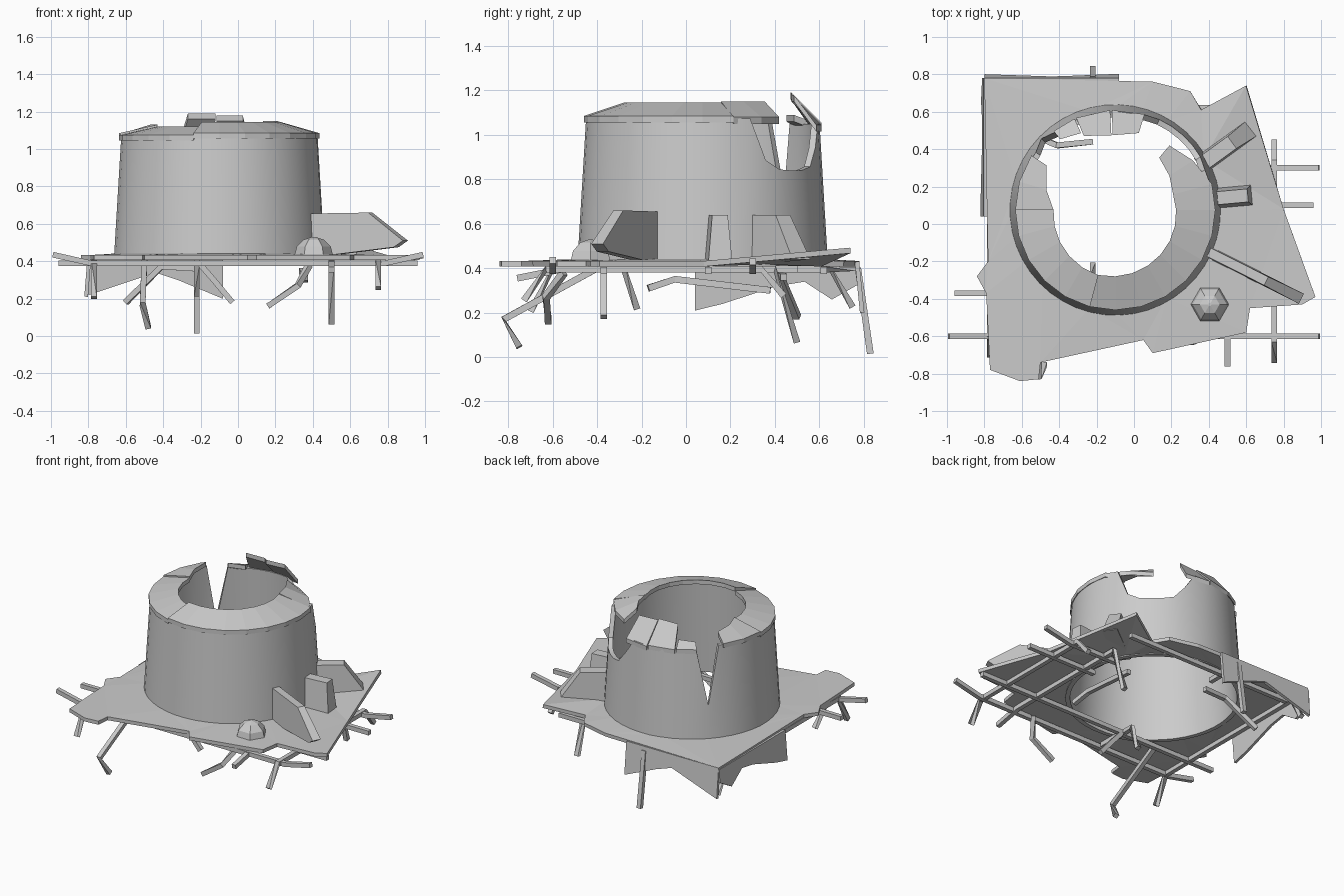
import bpy, bmesh
from math import sin, cos, radians
from mathutils import Vector

if "Cube" in bpy.data.objects:
    bpy.data.objects.remove(bpy.data.objects["Cube"])

CX, CY = -0.10, 0.075      # axis of the tower
GROUND = 0.42


def finish(name, bm, thick=0, smooth=False):
    bmesh.ops.recalc_face_normals(bm, faces=bm.faces[:])
    me = bpy.data.meshes.new(name)
    bm.to_mesh(me)
    bm.free()
    ob = bpy.data.objects.new(name, me)
    bpy.context.collection.objects.link(ob)
    if thick:
        m = ob.modifiers.new("thickness", 'SOLIDIFY')
        m.thickness, m.offset = thick, 0
    if smooth:
        bpy.ops.object.select_all(action='DESELECT')
        ob.select_set(True)
        bpy.context.view_layer.objects.active = ob
        bpy.ops.object.shade_smooth_by_angle(angle=radians(30))
    return ob


def polar(r, a, z, cx=CX, cy=CY):
    return Vector((cx + r * cos(radians(a)), cy + r * sin(radians(a)), z))


def lofted(name, rings, closed=False, smooth=False):
    """Quads between consecutive sections; open lofts get end caps."""
    bm = bmesh.new()
    vs = [[bm.verts.new(p) for p in ring] for ring in rings]
    n = len(vs)
    for i in range(n if closed else n - 1):
        a, b = vs[i], vs[(i + 1) % n]
        for k in range(len(a)):
            j = (k + 1) % len(a)
            bm.faces.new((a[k], a[j], b[j], b[k]))
    if not closed:
        bm.faces.new(vs[0])
        bm.faces.new(vs[-1])
    return finish(name, bm, smooth=smooth)


# Tower wall, its top edge dipping at the blown-out hole and the narrow crack
def wall_top(a):
    hole, crack = abs(a - 50) / 26, abs(a - 136) / 8
    if hole < 1:
        return 0.84 + 0.2 * hole ** 4
    if crack < 1:
        return 0.67
    return 1.05 if 72 < a < 130 else 1.075


sections = []
for a in range(0, 360, 8):
    z = wall_top(a)
    r = 0.565 - 0.06 * (z - 0.41)
    sections.append([polar(0.565, a, 0.41), polar(r, a, z),
                     polar(r - 0.03, a, z), polar(0.535, a, 0.41)])
lofted("tower_wall", sections, closed=True, smooth=True)


# Broken rim stones, sloping up towards the opening
def rim(name, a0, a1, z_out, z_in, r_in0, r_in1, r_out1=0.535):
    n = max(1, round((a1 - a0) / 15))
    drop = Vector((0, 0, 0.03))
    rings = []
    for i in range(n + 1):
        t = i / n
        a = a0 + (a1 - a0) * t
        o = polar(0.535 + (r_out1 - 0.535) * t, a, z_out)
        p = polar(r_in0 + (r_in1 - r_in0) * t, a, z_in)
        rings.append([o, p, p - drop, o - drop])
    lofted(name, rings)


rim("rim_front", -105, 15, 1.085, 1.145, .36, .32)
rim("rim_front_left", 180, 255, 1.075, 1.12, .33, .36)
rim("rim_left", 147, 180, 1.085, 1.13, .44, .33)
rim("rim_right_loose", 15, 50, 1.08, 1.15, .32, .365, .45)
rim("rim_back_right", 73, 92, 1.045, 1.18, .43, .40)
rim("rim_back_middle", 93, 113, 1.055, 1.19, .40, .43)
rim("rim_back_left", 114, 128, 1.06, 1.09, .45, .48)

# Ground slab: ragged outline, round hole under the tower, one lifted corner
outline = [(-.8, .78), (.1, .76), (.3, .71), (.36, .61), (.6, .74), (.8, .08),
           (.97, -.39), (.9, -.43), (.62, -.45), (.6, -.58), (.1, -.69), (.05, -.62),
           (-.5, -.74), (-.51, -.83), (-.61, -.84), (-.77, -.78), (-.79, -.37),
           (-.84, -.28), (-.78, -.2)]
bm = bmesh.new()
edges = []
for loop in ([(x, y, GROUND + .06 * (x > .5 and y > .7)) for x, y in outline],
             [polar(.545, a, GROUND + .01) for a in range(0, 360, 15)]):
    vs = [bm.verts.new(p) for p in loop]
    edges += [bm.edges.new((vs[i - 1], vs[i])) for i in range(len(vs))]
bmesh.ops.triangle_fill(bm, edges=edges, use_beauty=True)
finish("ground_slab", bm, 0.025)


# Torn flaps hanging from the back and left edges: strip with evenly spaced teeth
def flap(name, start, end, out, depths):
    start, end, out = Vector(start), Vector(end), Vector(out)
    bm = bmesh.new()
    pairs = []
    for i, d in enumerate(depths):
        p = start.lerp(end, i / (len(depths) - 1))
        pairs.append((bm.verts.new(p), bm.verts.new(p + out * d - Vector((0, 0, d)))))
    for (a, b), (c, d) in zip(pairs, pairs[1:]):
        bm.faces.new((a, b, d, c))
    finish(name, bm, 0.02)


flap("flap_back", (-.8, .77, .43), (-.08, .77, .43), (0, .1, 0), [.21, .17, .13, .09, .13, .18, .23])
flap("flap_left", (-.795, .78, .42), (-.795, .04, .42), (-.08, 0, 0), [.09, .16, .08, .1, .14, .18, .21])


# Buttress fins: profile of (distance along base, z), narrower at the top
def fin(name, p, q, profile, foot, tip):
    p, q = Vector((*p, 0)), Vector((*q, 0))
    side = Vector((p.y - q.y, q.x - p.x, 0)).normalized()
    lofted(name, [[p.lerp(q, t) + side * s * (tip if z > .6 else foot) / 2 + Vector((0, 0, z))
                   for t, z in profile] for s in (-1, 1)])


fin("fin_front", (.40, -.15), (.895, -.40),
    [(0, .42), (0, .655), (.62, .66), (1, .51), (.9, .475)], .06, .05)
fin("fin_middle", (.41, .135), (.63, .155), [(0, .42), (0, .64), (.9, .64), (1, .42)], .11, .07)
fin("fin_back", (.35, .31), (.64, .52), [(0, .42), (0, .64), (.6, .64), (1, .44)], .10, .08)

# Hexagonal dome
lofted("dome", [[polar(.105 * cos(radians(e)), a, .425 + .105 * sin(radians(e)), .405, -.43)
                 for a in range(0, 360, 60)] for e in (0, 30, 60, 85)])


# Bent reinforcing bars with square section
def bar(name, pts, r=0.015):
    rings = []
    for k, p in enumerate(pts):
        d = (pts[min(k + 1, len(pts) - 1)] - pts[max(k - 1, 0)]).normalized()
        up = Vector((0, 0, 1)) if abs(d.z) < .8 else Vector((1, 0, 0))
        u = d.cross(up).normalized()
        v = d.cross(u)
        rings.append([p + (u * s + v * t) * r for s, t in ((1, 1), (-1, 1), (-1, -1), (1, -1))])
    lofted(name, rings)


# Grid bars under the slab: position across, start and end along, drop of each end
def grid_bar(axis, pos, start, end, drop0, drop1):
    length = end - start
    b = min(.2, length / 3)
    stops = [(start, drop0), (start + b * (1 - (drop0 > .1) / 2), 0),
             (end - b * (1 - (drop1 > .1) / 2), 0), (end, drop1)]
    bar(f"rebar_{axis}", [Vector((s, pos, .39 - d) if axis == 'x' else (pos, s, .395 - d))
                          for s, d in stops])


grid_bar('x', -.6, -.99, .99, -.045, -.045)
grid_bar('x', -.37, -.96, .96, 0, 0)
grid_bar('x', .1, .42, .96, 0, 0)
grid_bar('x', .3, .38, .99, 0, -.04)
grid_bar('x', .62, -.75, .55, 0, 0)
grid_bar('y', .75, -.73, .44, .14, .12)
grid_bar('y', .5, -.76, .5, .04, .33)
grid_bar('y', -.77, -.7, .75, .19, .17)
grid_bar('y', -.22, .5, .83, 0, .38)
grid_bar('y', -.22, -.58, -.22, 0, .18)

# Loose bent stubs: root, elbow, tip
for root, elbow, tip in [((-.5, -.4, .4), (-.51, -.82, .17), (-.48, -.75, .045)),
                         ((-.2, -.37, .38), (-.13, -.37, .3), (-.03, -.37, .18)),
                         ((-.22, .44, .36), (-.41, .42, .37), (-.6, .5, .18)),
                         ((.36, -.17, .31), (.34, -.05, .35), (.36, .38, .3)),
                         ((.38, -.55, .38), (.32, -.63, .27), (.16, -.62, .16))]:
    bar("rebar_stub", [Vector(root), Vector(elbow), Vector(tip)])
